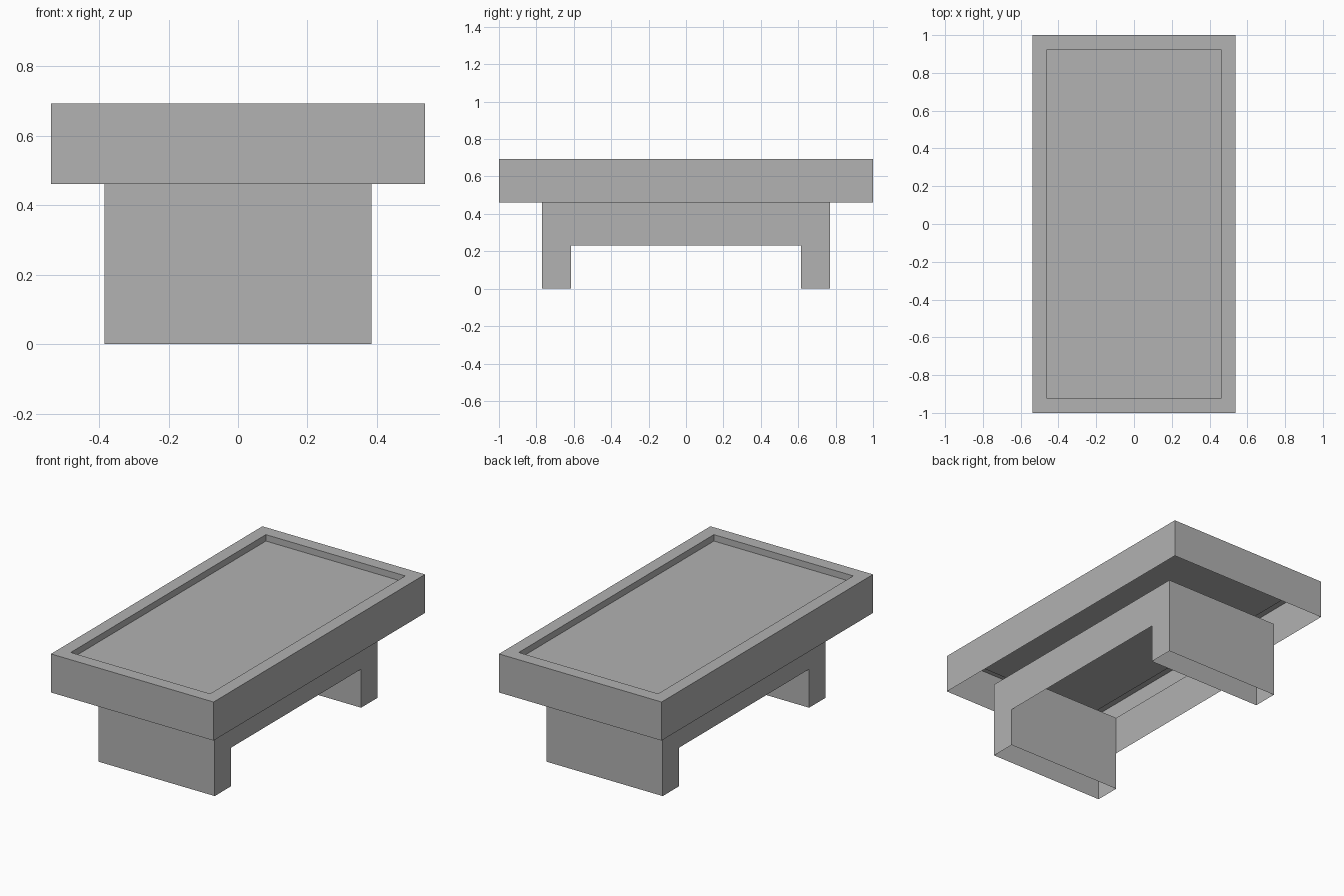
import bpy
import bmesh

if "Cube" in bpy.data.objects:
    bpy.data.objects.remove(bpy.data.objects["Cube"], do_unlink=True)

U = 1 / 13                      # design module
TOP, SEAM, ARCH = 9 * U, 6 * U, 3 * U

grey = bpy.data.materials.new("plain grey")
grey.use_nodes = True
colour = (0.445, 0.445, 0.445, 1)
grey.diffuse_color = colour
grey.node_tree.nodes["Principled BSDF"].inputs["Base Color"].default_value = colour


def finish(name, bm):
    mesh = bpy.data.meshes.new(name)
    bm.to_mesh(mesh)
    bm.free()
    mesh.materials.append(grey)
    obj = bpy.data.objects.new(name, mesh)
    bpy.context.collection.objects.link(obj)
    return obj


def panel(bm, points, outward):
    """Add one flat panel whose normal points along outward."""
    face = bm.faces.new([bm.verts.new(p) for p in points])
    face.normal_update()
    if face.normal.dot(outward) < 0:
        face.normal_flip()


# Table top: a shell open underneath, with a sunken tray in its upper face
bm = bmesh.new()
bmesh.ops.create_cube(bm, size=1)
for v in bm.verts:
    v.co = (v.co.x * 14 * U, v.co.y * 2, TOP if v.co.z > 0 else SEAM)
bm.normal_update()
underside = [f for f in bm.faces if f.normal.z < -0.5]
bmesh.ops.delete(bm, geom=underside, context='FACES_ONLY')
tray = [f for f in bm.faces if f.normal.z > 0.5]
bmesh.ops.inset_individual(bm, faces=tray, thickness=U, use_even_offset=True)
bmesh.ops.inset_individual(bm, faces=tray, thickness=0, depth=-U / 2)
finish("table_top", bm)

# Base: thin panels, hollow inside and open above and below
half_width, outer, inner = 5 * U, 10 * U, 8 * U
bm = bmesh.new()
arch = [(-outer, 0), (-inner, 0), (-inner, ARCH), (inner, ARCH),
        (inner, 0), (outer, 0), (outer, SEAM), (-outer, SEAM)]
for side in (-1, 1):
    # Arched long side
    panel(bm, [(side * half_width, y, z) for y, z in arch], (side, 0, 0))
    # Outer and inner faces of the leg at each end
    for y, facing in ((outer, side), (inner, -side)):
        panel(bm, [(-half_width, side * y, 0), (half_width, side * y, 0),
                   (half_width, side * y, SEAM), (-half_width, side * y, SEAM)],
              (0, facing, 0))
bmesh.ops.remove_doubles(bm, verts=bm.verts[:], dist=0.0001)
finish("base", bm)
